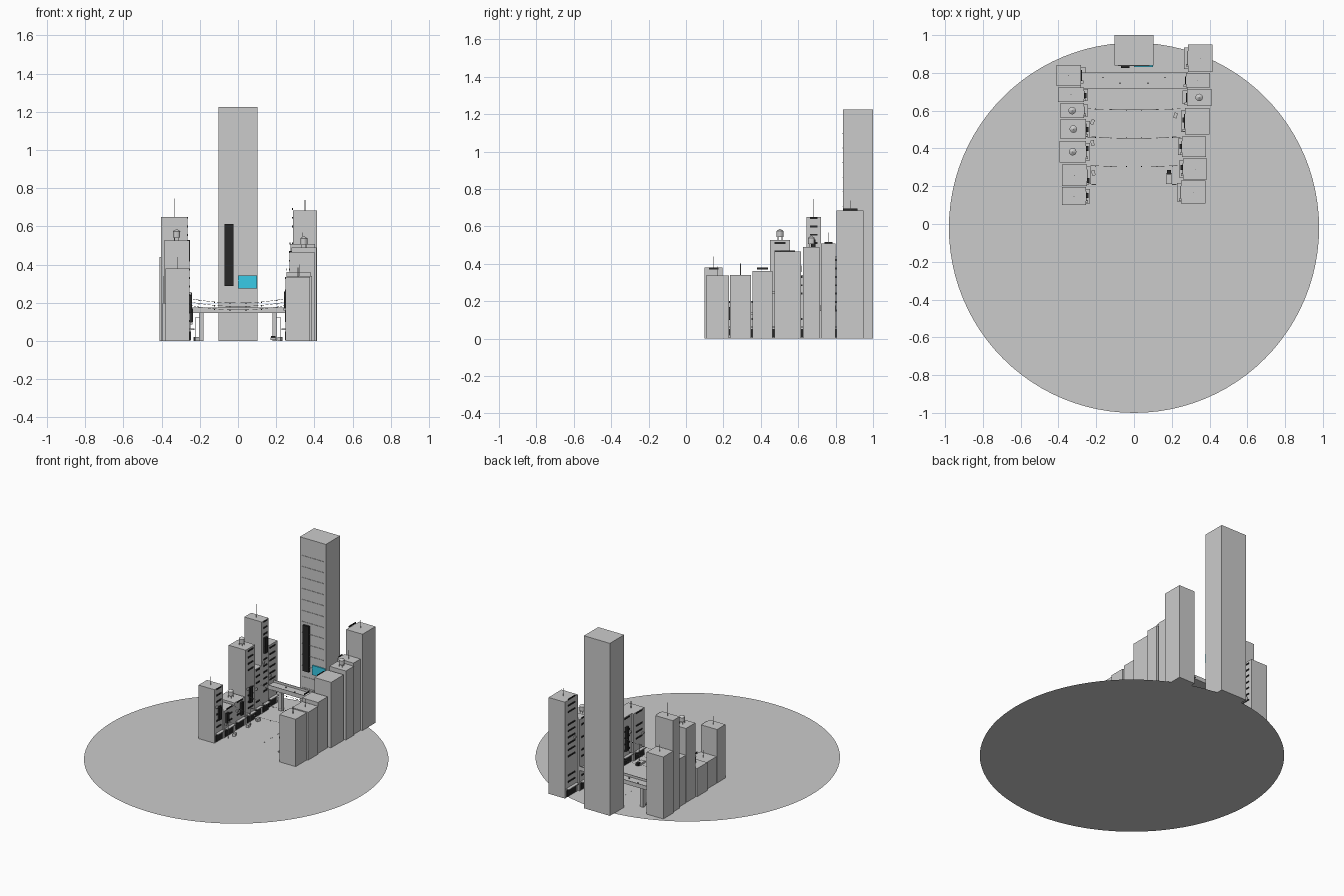
import bpy, math, random
from mathutils import Vector

if "Cube" in bpy.data.objects:
    bpy.data.objects.remove(bpy.data.objects["Cube"])

random.seed(4)


def material(name, rgb):
    m = bpy.data.materials.new(name)
    m.diffuse_color = (*rgb, 1)
    m.use_nodes = True
    m.node_tree.nodes["Principled BSDF"].inputs["Base Color"].default_value = m.diffuse_color
    return m


DARK = material("dark_panel", (0.02, 0.02, 0.02))
CYAN = material("cyan_panel", (0.04, 0.6, 0.8))


def box(name, x, y, z, mat=None, turn=0):
    """Box from (min, max) pairs on each axis."""
    bpy.ops.mesh.primitive_cube_add(size=1, location=[sum(p) / 2 for p in (x, y, z)],
                                    rotation=(0, 0, turn))
    o = bpy.context.object
    o.name = name
    o.scale = [abs(p[1] - p[0]) for p in (x, y, z)]
    if mat:
        o.data.materials.append(mat)
    return o


def cyl(name, x, y, z0, z1, r, r2=None, n=8):
    bpy.ops.mesh.primitive_cone_add(vertices=n, radius1=r, radius2=r if r2 is None else r2,
                                    depth=z1 - z0, location=(x, y, (z0 + z1) / 2))
    bpy.context.object.name = name


def water_tank(x, y, z):
    for sx in (-1, 1):
        for sy in (-1, 1):
            cyl("tank_leg", x + sx * .011, y + sy * .011, z, z + .017, .002, n=4)
    cyl("tank_body", x, y, z + .015, z + .047, .018, n=12)
    cyl("tank_roof", x, y, z + .047, z + .06, .02, 0, n=12)


# Ground disc
bpy.ops.mesh.primitive_circle_add(vertices=96, radius=.98, fill_type='NGON',
                                  location=(0, -.02, 0))
bpy.context.object.name = "ground_disc"

# Main tower with floor bands, tall sign and cyan screen
box("main_tower", (-.102, .102), (.84, 1), (0, 1.225))
for i in range(14):
    z = .083 + .078 * i
    box("tower_band", (-.085, .083), (.837, .841), (z - .002, z + .002))
box("tower_sign", (-.07, -.023), (.825, .84), (.287, .612), DARK)
box("tower_screen", (0, .1), (.832, .84), (.275, .342), CYAN)

# Street buildings: inner |x|, outer |x|, y0, y1, height, roof item, roof item height
LEFT = [
    (.255, .38, .10, .195, .38, "mast", .06),
    (.25, .38, .20, .315, .19, "mast", .05),
    (.255, .395, .325, .44, .20, "tank", 0),
    (.255, .388, .45, .555, .527, "tank", 0),
    (.265, .39, .56, .64, .34, "tank", 0),
    (.265, .402, .645, .722, .65, "mast", .095),
    (.28, .411, .73, .842, .44, "mast", .05),
]
RIGHT = [
    (.25, .378, .108, .23, .336, "mast", .05),
    (.26, .387, .235, .347, .34, "mast", .06),
    (.255, .38, .355, .463, .362, "mast", .0),
    (.27, .40, .473, .615, .465, "mast", .0),
    (.28, .41, .625, .715, .49, "tank", 0),
    (.275, .402, .722, .80, .507, "mast", .06),
    (.287, .415, .805, .95, .684, "mast", .055),
]
for s, row in ((-1, LEFT), (1, RIGHT)):
    for xi, xo, y0, y1, h, item, ih in row:
        yc, w, xc = (y0 + y1) / 2, y1 - y0, s * (xi + xo) / 2
        box("building", (s * xi, s * xo), (y0, y1), (0, h))

        # window strips on the street face
        k = 1
        while .06 + .045 * k < h + .017:
            z = .06 + .045 * k
            if random.random() < .75 or z + .045 > h + .017:
                box("window_strip", (s * xi, s * (xi - .004)),
                    (yc - w * .27, yc + w * .27), (z - .005, z + .005), DARK)
            k += 1

        # shop front, awning and wall-mounted cooling box
        box("shop_front", (s * xi, s * (xi - .004)), (yc - w * .38, yc + w * .38),
            (.005, .05), DARK)
        box("awning", (s * xi, s * (xi - .022)), (yc - w * .4, yc + w * .4), (.058, .064))
        z = h * random.uniform(.4, .7)
        y = y0 + w * random.uniform(.12, .25)
        box("cooling_box", (s * xi, s * (xi - .012)), (y - .007, y + .007), (z, z + .013))

        # roof
        if item == "tank":
            water_tank(xc, yc, h)
        elif ih:
            cyl("roof_mast", xc, yc, h, h + ih, .0018, n=6)

# Projecting dark signs on street faces: side, inner |x|, y, z0, z1
for s, xi, y, z0, z1 in ((-1, .265, .68, .42, .53), (-1, .25, .23, .1, .17),
                         (-1, .255, .15, .15, .24), (-1, .255, .4, .09, .18),
                         (-1, .255, .5, .14, .25), (1, .26, .3, .1, .27),
                         (1, .255, .41, .17, .26), (1, .27, .55, .15, .27)):
    box("street_sign", (s * xi, s * (xi - .014)), (y - .013, y + .013), (z0, z1), DARK)

# Footbridge with parapets, legs and lamps
box("bridge_deck", (-.285, .285), (.717, .803), (.147, .16))
for y in (.717, .799):
    box("bridge_parapet", (-.285, .285), (y, y + .004), (.16, .176))
for s in (-1, 1):
    box("bridge_leg", (s * .18, s * .204), (.748, .772), (0, .147))
for x in (-.165, -.075, .075, .165):
    y = .775 if abs(x) > .1 else .745
    box("bridge_lamp", (x - .003, x + .003), (y - .003, y + .003), (.16, .168), DARK)

# Sagging cables with small lanterns
for y, z in ((.31, .185), (.46, .203), (.61, .221)):
    pts = [Vector((-.245 + .49 * i / 12, y - .006 * (1 - (i / 6 - 1) ** 2),
                   z - .022 * (1 - (i / 6 - 1) ** 2))) for i in range(13)]
    c = bpy.data.curves.new("cable", 'CURVE')
    c.dimensions = '3D'
    c.bevel_depth = .0009
    c.bevel_resolution = 0
    sp = c.splines.new('POLY')
    sp.points.add(len(pts) - 1)
    for p, v in zip(sp.points, pts):
        p.co = (*v, 1)
    bpy.context.collection.objects.link(bpy.data.objects.new("cable", c))
    for v in pts[1:-1:2]:
        box("lantern", (v.x - .0025, v.x + .0025), (v.y - .0025, v.y + .0025),
            (v.z - .006, v.z), DARK)

# Lane dashes along the street
for i in range(7):
    y = .22 + .075 * i
    box("lane_dash", (-.002, .002), (y, y + .02), (0, .001))

# Parked cart, turned crates and slim street posts
box("cart_body", (.17, .2), (.213, .27), (.005, .018))
box("cart_cabin", (.174, .196), (.262, .285), (.005, .025), DARK)
for x, y, a in ((-.22, .54, -.4), (-.215, .27, .3), (.22, .575, -.35), (-.22, .43, .1)):
    box("crate", (x - .009, x + .009), (y - .014, y + .014), (0, .02), None, a)
for s, y in ((-1, .21), (1, .21), (-1, .46), (1, .46)):
    cyl("street_post", s * .222, y, 0, .12, .0018, n=6)
    box("post_lamp", (s * .225, s * .2), (y - .003, y + .003), (.119, .123))
